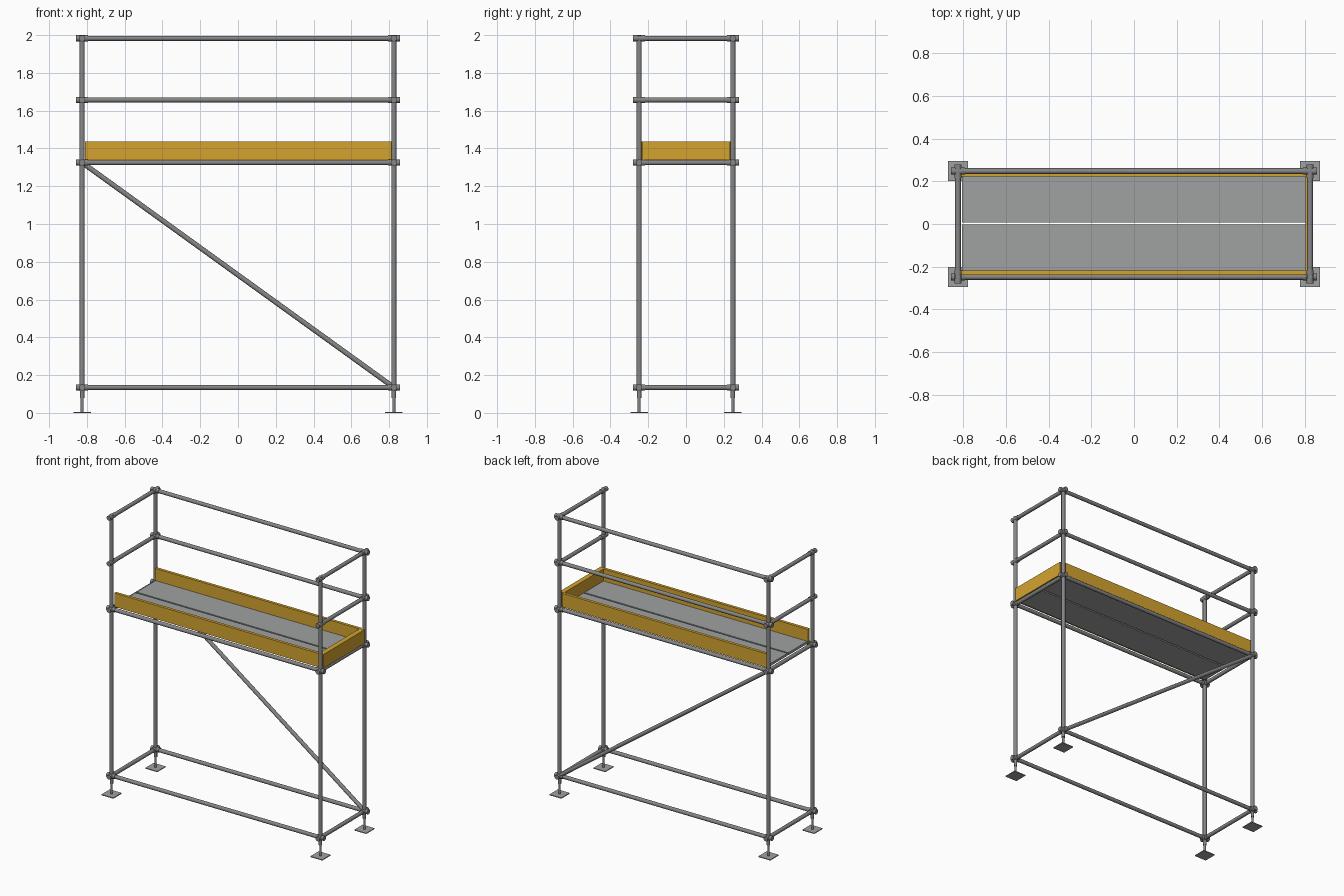
import bpy, math
from mathutils import Vector

if "Cube" in bpy.data.objects:
    bpy.data.objects.remove(bpy.data.objects["Cube"])

# ---------- materials ----------
def mat(name, rgb):
    m = bpy.data.materials.new(name)
    m.diffuse_color = (*rgb, 1)
    m.use_nodes = True
    m.node_tree.nodes["Principled BSDF"].inputs["Base Color"].default_value = m.diffuse_color
    return m

TUBE = mat("galvanised_tube", (0.24, 0.24, 0.245))
DECK = mat("deck_grey", (0.35, 0.36, 0.355))
TOE = mat("toe_board_yellow", (0.66, 0.37, 0.03))

# ---------- helpers ----------
def tube(name, a, b, r, m=TUBE, sides=16):
    a, b = Vector(a), Vector(b)
    d = b - a
    bpy.ops.mesh.primitive_cylinder_add(vertices=sides, radius=r, depth=d.length, location=(a + b) / 2)
    o = bpy.context.object
    o.rotation_euler = d.to_track_quat('Z', 'Y').to_euler()
    o.name = name
    o.data.materials.append(m)
    bpy.ops.object.shade_smooth_by_angle(angle=math.radians(40))
    return o

def box(name, lo, hi, m):
    lo, hi = Vector(lo), Vector(hi)
    bpy.ops.mesh.primitive_cube_add(size=1, location=(lo + hi) / 2)
    o = bpy.context.object
    o.scale = hi - lo
    bpy.ops.object.transform_apply(location=False, rotation=False, scale=True)
    o.name = name
    o.data.materials.append(m)
    return o

X, Y, R = 0.825, 0.248, 0.0135
CR, CL = 0.0165, 0.032            # coupler radius and half length
BASE, PLATFORM, MID, TOP = 0.135, 1.325, 1.657, 1.983

# ---------- posts with screw jacks and base plates ----------
for sx in (-1, 1):
    for sy in (-1, 1):
        x, y = sx * X, sy * Y
        tube("post", (x, y, 0.115), (x, y, 1.998), R)
        tube("jack_nut", (x, y, 0.08), (x, y, 0.118), 0.0115)
        tube("jack_screw", (x, y, 0.004), (x, y, 0.09), 0.008)
        box("base_plate", (x - 0.047, y - 0.047, 0), (x + 0.047, y + 0.047, 0.006), DECK)

# ---------- long rails: guard rails only at the back ----------
for sy, levels in ((-1, (BASE, PLATFORM)), (1, (BASE, PLATFORM, MID, TOP))):
    for z in levels:
        y = sy * Y
        tube("long_rail", (-X, y, z), (X, y, z), R)
        for sx in (-1, 1):
            tube("long_rail_coupler", (sx * X - CL, y, z), (sx * X + CL, y, z), CR)

# ---------- end rails ----------
for sx in (-1, 1):
    for z in (BASE, PLATFORM, MID, TOP):
        x = sx * X
        tube("end_rail", (x, -Y, z), (x, Y, z), R)
        for sy in (-1, 1):
            tube("end_rail_coupler", (x, sy * Y - CL, z), (x, sy * Y + CL, z), CR)

# ---------- diagonal brace in the back plane ----------
tube("diagonal_brace", (-X, Y, PLATFORM), (X, Y, BASE), R)

# ---------- deck planks ----------
box("front_deck_plank", (-0.806, -0.222, 1.334), (0.806, -0.003, 1.352), DECK)
box("back_deck_plank", (-0.806, 0.008, 1.334), (0.806, 0.227, 1.352), DECK)

# ---------- toe boards: front, back and right end ----------
box("front_toe_board", (-0.81, -0.238, 1.34), (0.806, -0.217, 1.438), TOE)
box("back_toe_board", (-0.81, 0.222, 1.34), (0.806, 0.243, 1.438), TOE)
box("end_toe_board", (0.803, -0.234, 1.34), (0.838, 0.23, 1.438), TOE)
